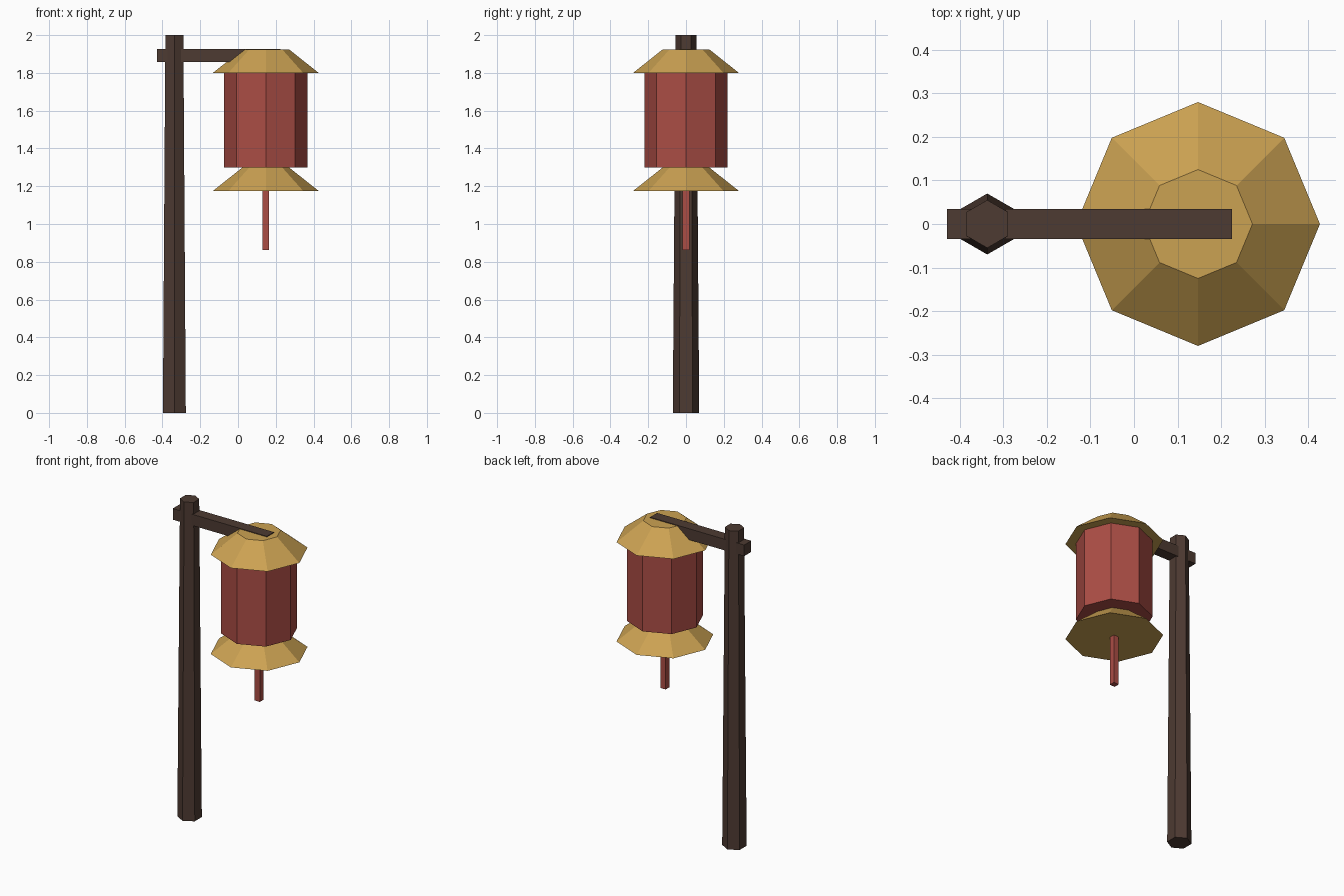
import bpy
from math import cos, sin, pi

if "Cube" in bpy.data.objects:
    bpy.data.objects.remove(bpy.data.objects["Cube"])


def material(name, color):
    m = bpy.data.materials.new(name)
    m.diffuse_color = (*color, 1)
    m.use_nodes = True
    m.node_tree.nodes["Principled BSDF"].inputs["Base Color"].default_value = m.diffuse_color
    return m


wood = material("dark_wood", (0.075, 0.043, 0.032))
paper = material("red_paper", (0.41, 0.075, 0.06))
gold = material("gold_trim", (0.60, 0.36, 0.085))


def prism(name, sides, x, z0, z1, r0, r1, mat, turn=0.0):
    """Closed straight or tapered prism standing at (x, 0)."""
    verts = [(r * cos(turn + 2 * pi * i / sides), r * sin(turn + 2 * pi * i / sides), z - z0)
             for r, z in ((r0, z0), (r1, z1)) for i in range(sides)]
    faces = [(i, (i + 1) % sides, sides + (i + 1) % sides, sides + i) for i in range(sides)]
    faces += [tuple(reversed(range(sides))), tuple(range(sides, 2 * sides))]
    mesh = bpy.data.meshes.new(name)
    mesh.from_pydata(verts, [], faces)
    mesh.materials.append(mat)
    obj = bpy.data.objects.new(name, mesh)
    obj.location = (x, 0, z0)
    bpy.context.collection.objects.link(obj)
    return obj


def box(name, center, size, mat):
    bpy.ops.mesh.primitive_cube_add(size=1, location=center)
    obj = bpy.context.object
    obj.name = name
    obj.scale = size
    bpy.ops.object.transform_apply(location=False, rotation=False, scale=True)
    obj.data.materials.append(mat)
    return obj


POST_X, LAMP_X = -0.337, 0.147

# Tapered hexagonal post and the cross arm through it
prism("post", 6, POST_X, 0, 2, 0.07, 0.055, wood, pi / 2)
box("arm", (-0.102, 0, 1.892), (0.655, 0.07, 0.07), wood)

# Octagonal lantern body with flared caps above and below
prism("lantern_body", 8, LAMP_X, 1.30, 1.80, 0.22, 0.22, paper)
for name, z in (("top_cap", 1.80), ("bottom_cap", 1.175)):
    prism(name, 8, LAMP_X, z, z + 0.123, 0.28, 0.125, gold)

# Square tassel hanging underneath
box("tassel", (LAMP_X, 0, 1.02), (0.036, 0.036, 0.315), paper)
